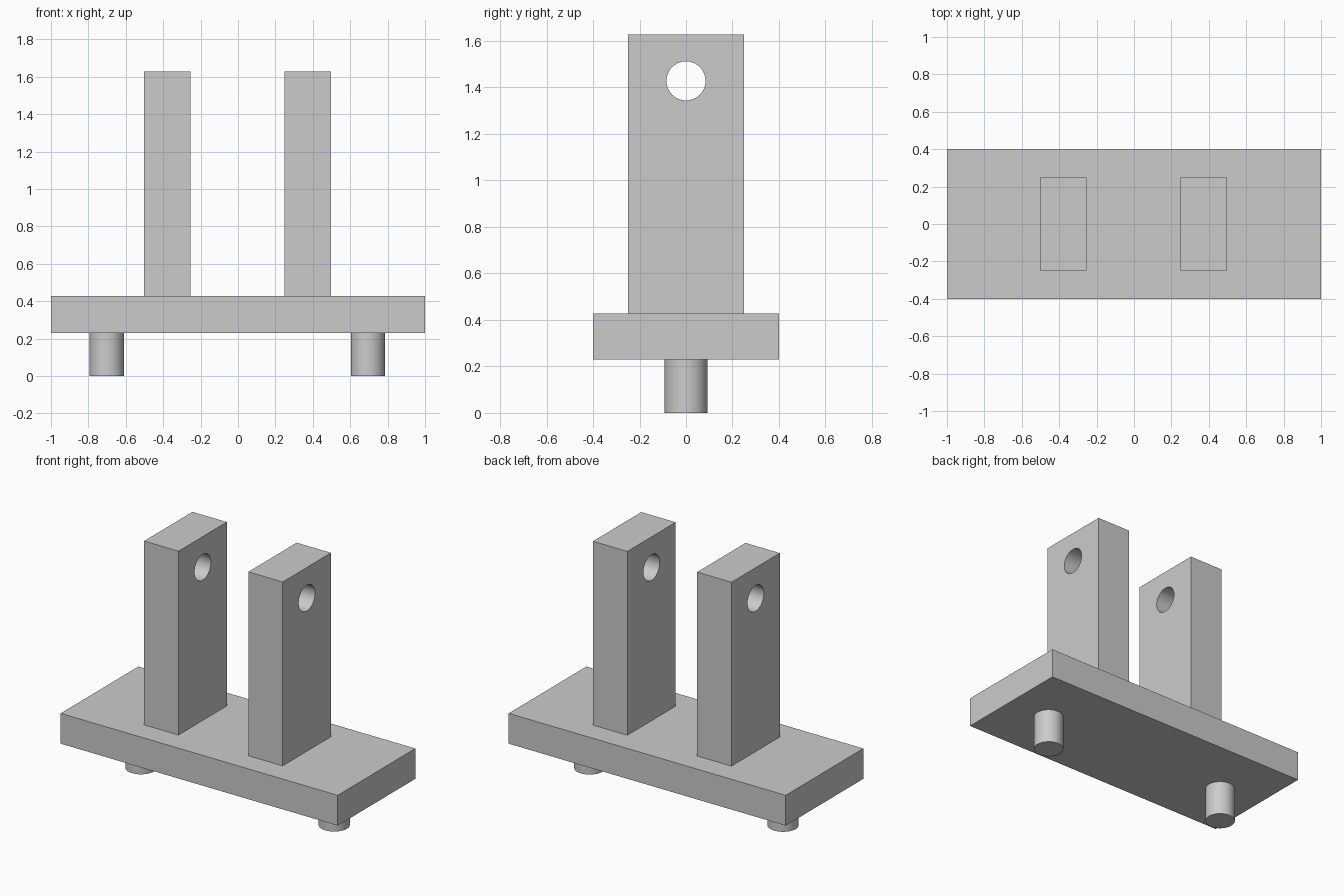
import bpy
import math

cube = bpy.data.objects.get("Cube")
if cube:
    bpy.data.objects.remove(cube, do_unlink=True)

GREY = (0.6, 0.6, 0.6, 1.0)
grey = bpy.data.materials.new("plain grey")
grey.use_nodes = True
grey.diffuse_color = GREY
grey.node_tree.nodes["Principled BSDF"].inputs["Base Color"].default_value = GREY


def finish(name):
    obj = bpy.context.object
    obj.name = name
    obj.data.materials.append(grey)
    return obj


def box(name, size, centre):
    bpy.ops.mesh.primitive_cube_add(size=1, location=centre)
    obj = finish(name)
    obj.scale = size
    bpy.ops.object.transform_apply(location=False, rotation=False, scale=True)
    return obj


def cylinder(name, radius, depth, centre, rotation=(0, 0, 0)):
    bpy.ops.mesh.primitive_cylinder_add(
        vertices=64, radius=radius, depth=depth, location=centre, rotation=rotation)
    obj = finish(name)
    bpy.ops.object.shade_smooth_by_angle(angle=math.radians(30))
    return obj


BASE_BOTTOM, BASE_TOP, TOP = 0.23, 0.428, 1.628
SHIFT = -0.003  # the uprights and pegs sit slightly off centre

# Base plate
box("base_plate", (2, 0.8, BASE_TOP - BASE_BOTTOM), (0, 0, (BASE_TOP + BASE_BOTTOM) / 2))

for side, label in ((1, "left"), (-1, "right")):
    # Upright with a cross hole near the top
    x = side * 0.376 + SHIFT
    upright = box(label + "_upright", (0.248, 0.498, TOP - BASE_TOP),
                  (x, 0, (TOP + BASE_TOP) / 2))
    cutter = cylinder(label + "_hole_cutter", 0.084, 0.4, (x, 0, 1.428),
                      (0, math.pi / 2, 0))
    cutter.hide_render = True
    cutter.hide_set(True)
    hole = upright.modifiers.new("pin hole", "BOOLEAN")
    hole.operation = "DIFFERENCE"
    hole.solver = "EXACT"
    hole.object = cutter

    # Locating peg under the plate
    cylinder(label + "_peg", 0.092, BASE_BOTTOM,
             (side * 0.698 + SHIFT, 0, BASE_BOTTOM / 2))
